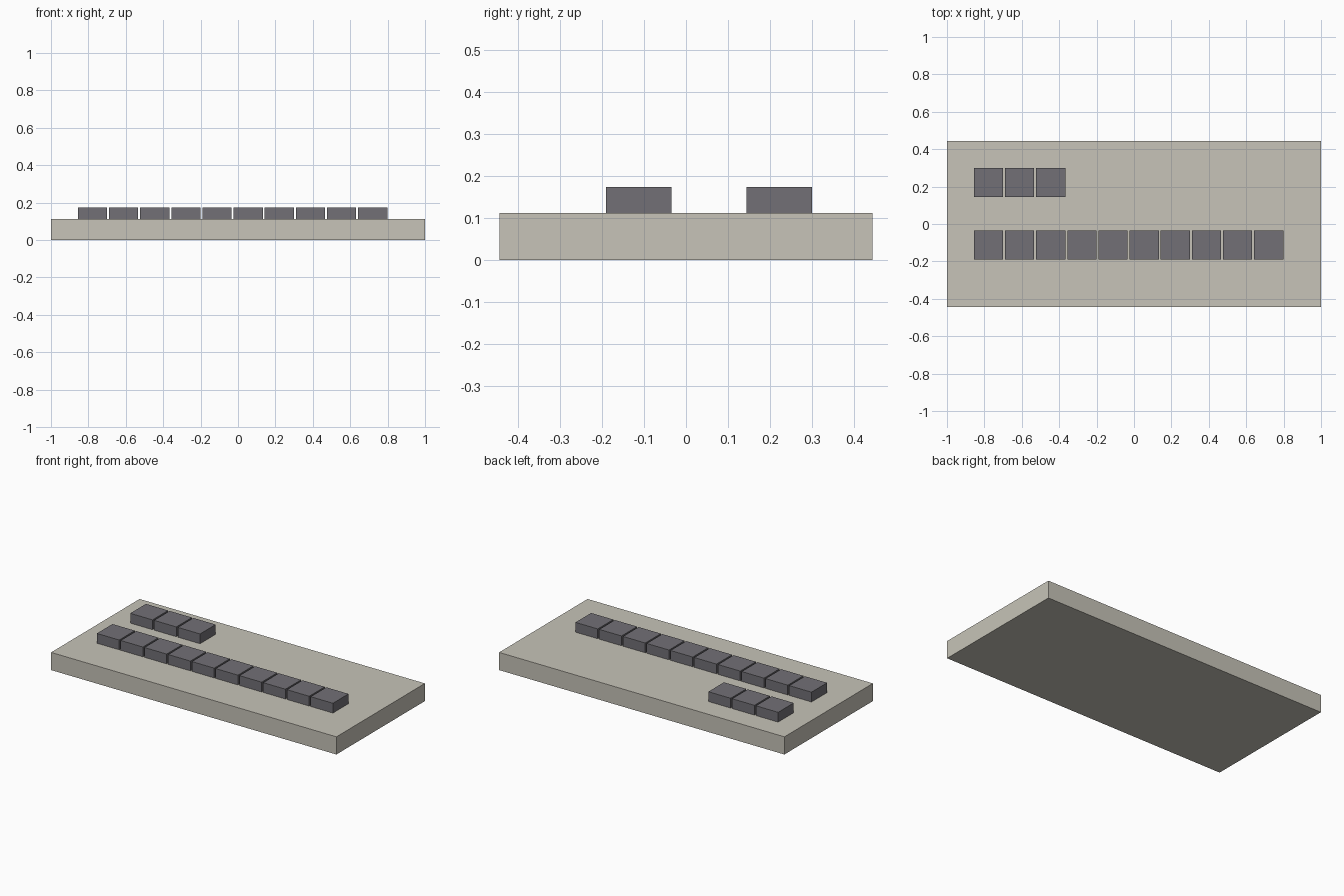
import bpy
import bmesh
from mathutils import Matrix

cube = bpy.data.objects.get("Cube")
if cube:
    bpy.data.objects.remove(cube, do_unlink=True)


def make_material(name, rgb):
    color = (*rgb, 1.0)
    mat = bpy.data.materials.new(name)
    mat.use_nodes = True
    mat.diffuse_color = color
    mat.node_tree.nodes["Principled BSDF"].inputs["Base Color"].default_value = color
    return mat


def add_box(name, center, size, mat):
    bm = bmesh.new()
    bmesh.ops.create_cube(bm, size=1.0, matrix=Matrix.Diagonal((*size, 1.0)))
    mesh = bpy.data.meshes.new(name)
    bm.to_mesh(mesh)
    bm.free()
    mesh.materials.append(mat)
    obj = bpy.data.objects.new(name, mesh)
    obj.location = center
    bpy.context.collection.objects.link(obj)
    return obj


beige = make_material("warm_beige", (0.57, 0.55, 0.48))
grey = make_material("dark_grey", (0.168, 0.163, 0.18))

# Base slab
BASE_HEIGHT = 0.112
add_box("base", (0, 0, BASE_HEIGHT / 2), (2.0, 0.886, BASE_HEIGHT), beige)

# Rows of blocks sharing the same left edge and spacing
BLOCK = (0.156, 0.156, 0.062)
PITCH = 0.1665
FIRST_X = -0.778


def add_row(name, count, y):
    for i in range(count):
        center = (FIRST_X + i * PITCH, y, BASE_HEIGHT + BLOCK[2] / 2)
        add_box(f"{name}_block_{i + 1}", center, BLOCK, grey)


add_row("front_row", 10, -0.112)
add_row("back_row", 3, 0.222)
